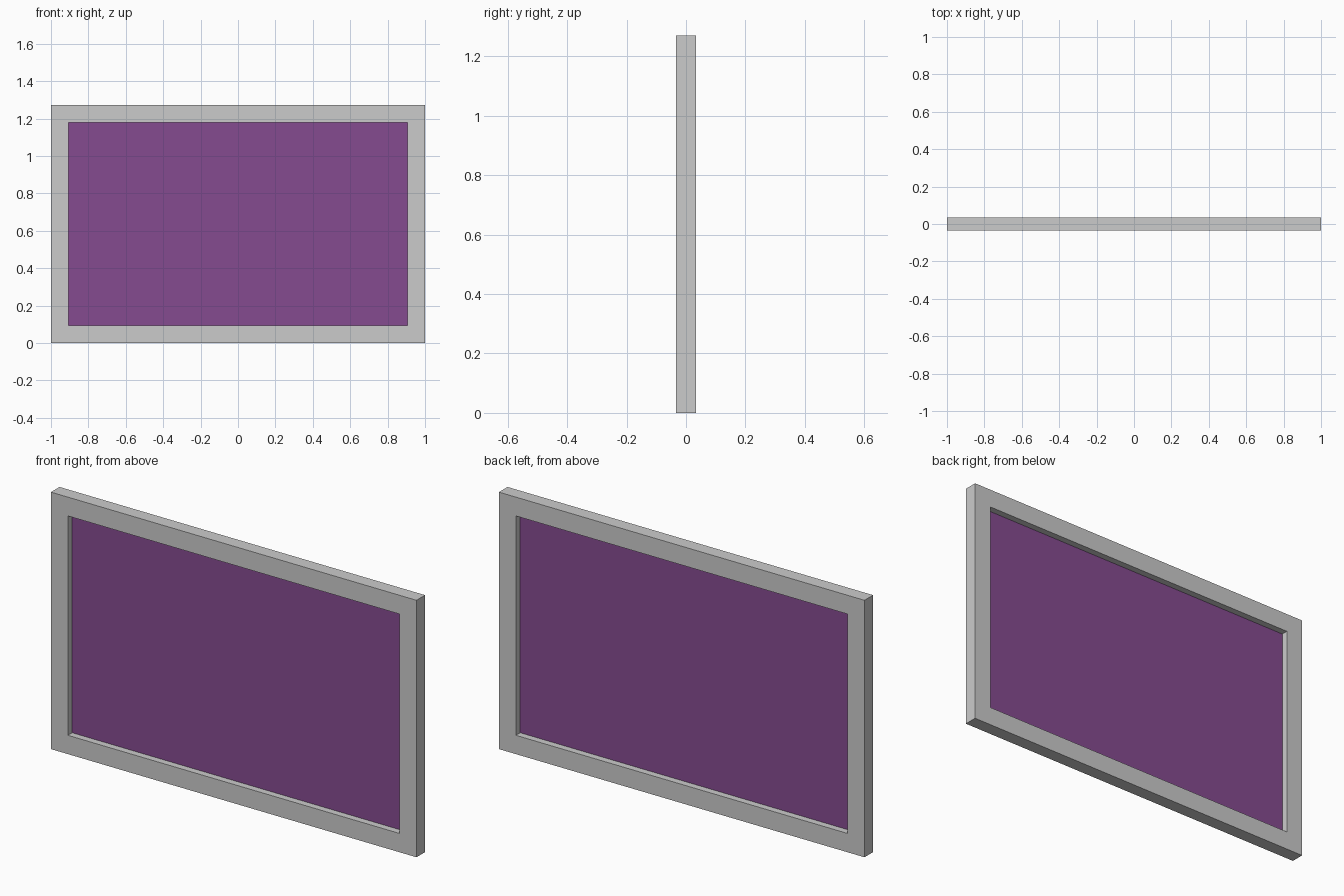
import bpy
import bmesh

if "Cube" in bpy.data.objects:
    bpy.data.objects.remove(bpy.data.objects["Cube"])

WIDTH, HEIGHT, DEPTH = 2.0, 1.271, 0.067
BORDER = 0.093


def add_object(name, bm):
    bmesh.ops.recalc_face_normals(bm, faces=bm.faces)
    mesh = bpy.data.meshes.new(name)
    bm.to_mesh(mesh)
    bm.free()
    obj = bpy.data.objects.new(name, mesh)
    bpy.context.collection.objects.link(obj)
    return obj


def rectangle(bm, inset, y):
    x, low, high = WIDTH / 2 - inset, inset, HEIGHT - inset
    return [bm.verts.new((px, y, pz))
            for px, pz in ((-x, low), (x, low), (x, high), (-x, high))]


# Frame: a rectangular cross-section carried around four corners
bm = bmesh.new()
section = ((0, -DEPTH / 2), (BORDER, -DEPTH / 2), (BORDER, DEPTH / 2), (0, DEPTH / 2))
rings = [rectangle(bm, inset, y) for inset, y in section]
for i in range(4):
    a, b = rings[i], rings[(i + 1) % 4]
    for j in range(4):
        k = (j + 1) % 4
        bm.faces.new((a[j], a[k], b[k], b[j]))
add_object("frame", bm)

# Panel: a thin sheet halfway through the frame depth
bm = bmesh.new()
bm.faces.new(rectangle(bm, BORDER, 0))
panel = add_object("panel", bm)
purple = bpy.data.materials.new("purple")
purple.diffuse_color = (0.235, 0.071, 0.28, 1)
purple.use_nodes = True
purple.node_tree.nodes["Principled BSDF"].inputs["Base Color"].default_value = purple.diffuse_color
panel.data.materials.append(purple)
